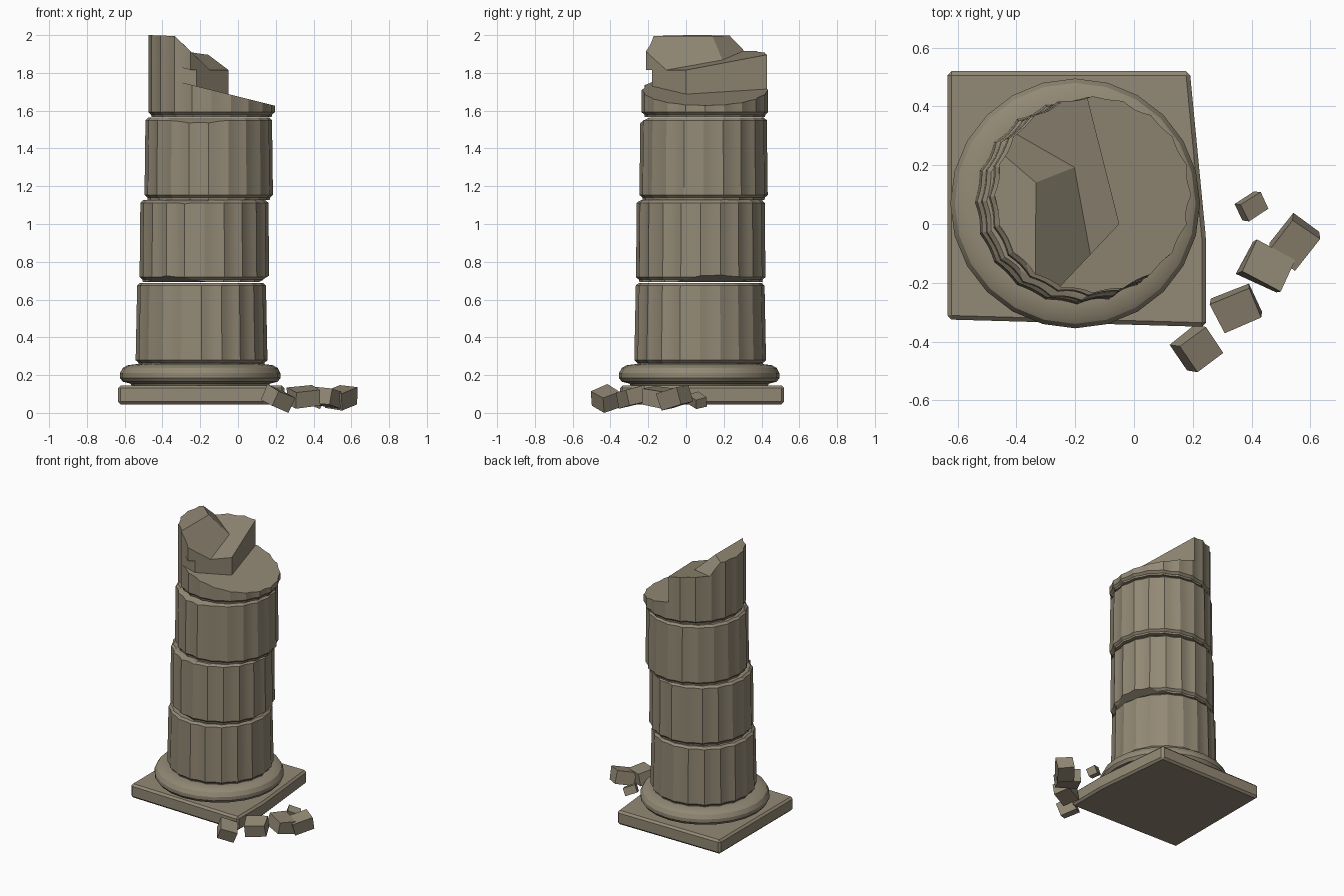
import bpy, bmesh, math, random
from mathutils import Vector, Matrix, Euler

random.seed(4)
if "Cube" in bpy.data.objects:
    bpy.data.objects.remove(bpy.data.objects["Cube"])

stone = bpy.data.materials.new("weathered stone")
stone.use_nodes = True
colour = (0.29, 0.25, 0.178, 1)
stone.diffuse_color = colour
stone.node_tree.nodes["Principled BSDF"].inputs["Base Color"].default_value = colour


def finish(bm, name, smooth=False):
    bmesh.ops.recalc_face_normals(bm, faces=bm.faces[:])
    mesh = bpy.data.meshes.new(name)
    bm.to_mesh(mesh)
    bm.free()
    ob = bpy.data.objects.new(name, mesh)
    bpy.context.collection.objects.link(ob)
    mesh.materials.append(stone)
    if smooth:
        bpy.ops.object.select_all(action='DESELECT')
        ob.select_set(True)
        bpy.context.view_layer.objects.active = ob
        bpy.ops.object.shade_smooth_by_angle(angle=math.radians(22))
    return ob


def loft(centre, rings, sides, scale=lambda i: 1):
    """Closed solid through rings of (radius, z, centre shift x)."""
    bm = bmesh.new()
    loops = []
    for r, z in rings:
        loops.append([bm.verts.new((
            centre[0] + r * scale(i) * math.cos(math.tau * i / sides),
            centre[1] + r * scale(i) * math.sin(math.tau * i / sides), z))
            for i in range(sides)])
    for low, high in zip(loops, loops[1:]):
        for i in range(sides):
            j = (i + 1) % sides
            bm.faces.new((low[i], low[j], high[j], high[i]))
    bm.faces.new(loops[0][::-1])
    bm.faces.new(loops[-1])
    return bm


def cut(bm, point, normal):
    """Remove what lies on the normal's side and cap the hole."""
    bmesh.ops.bisect_plane(bm, geom=bm.verts[:] + bm.edges[:] + bm.faces[:],
                           plane_co=point, plane_no=normal, clear_outer=True)
    bmesh.ops.holes_fill(bm, edges=[e for e in bm.edges if e.is_boundary], sides=0)


def plane(a, b, c):
    """Upward plane through three points, as (point, normal)."""
    a, b, c = Vector(a), Vector(b), Vector(c)
    n = (b - a).cross(c - a).normalized()
    return a, n if n.z > 0 else -n


FLUTES, STEPS = 20, 4


def fluted(centre, r0, r1, z0, z1):
    depth = [random.uniform(0.022, 0.04) for _ in range(FLUTES)]

    def flute(i):
        return 1 - depth[i // STEPS] * math.sin(math.pi * (i % STEPS) / STEPS)
    rings = [(r0 * .95, z0 - .012), (r0 * .955, z0), (r0, z0 + .014),
             (r1, z1 - .014), (r1 * .955, z1)]
    return loft(centre, rings, FLUTES * STEPS, flute)


# Plinth with a worn right-hand edge
bm = bmesh.new()
outline = [(-.635, -.325), (.245, -.35), (.245, -.05), (.19, .52), (-.635, .52)]
base = bm.faces.new([bm.verts.new((x, y, .045)) for x, y in outline])
up = bmesh.ops.extrude_face_region(bm, geom=[base])
bmesh.ops.translate(bm, vec=(0, 0, .1),
                    verts=[v for v in up["geom"] if isinstance(v, bmesh.types.BMVert)])
bmesh.ops.bevel(bm, geom=bm.edges[:], offset=.014, segments=1, affect='EDGES')
finish(bm, "plinth")

# Rounded base moulding
finish(loft((-.2, .07), [(.36, .14), (.37, .155), (.41, .165), (.425, .185), (.425, .21),
                         (.41, .238), (.385, .252), (.34, .258)], 24),
       "base_moulding", True)

# Stacked fluted drums; chips are (angle, depth, at top)
drums = [
    ("lower_drum", (-.193, .075), .349, .341, .265, .688, []),
    ("middle_drum", (-.178, .078), .343, .339, .705, 1.126,
     [(-110, .02, True), (-125, .02, False), (15, .025, False)]),
    ("upper_drum", (-.155, .093), .340, .335, 1.14, 1.563,
     [(-100, .03, True)]),
]
for name, centre, r0, r1, z0, z1, chips in drums:
    bm = fluted(centre, r0, r1, z0, z1)
    for angle, depth, top in chips:
        a = math.radians(angle)
        out = Vector((math.cos(a), math.sin(a), 0))
        side = 1 if top else -1
        edge = Vector((*centre, z1 - depth if top else z0 + depth)) + out * r1
        cut(bm, edge, out * .4 + Vector((0, 0, side)))
    finish(bm, name, True)

# Broken crown: three ledges split from one fluted drum
ledge = plane((-.3, 0, 1.75), (.195, -.1, 1.626), (.195, .2, 1.626))
shelf = plane((-.05, 0, 1.815), (-.15, .43, 1.895), (-.31, -.18, 1.83))


def crown(name, cuts):
    random.seed(9)
    bm = fluted((-.14, .1), .335, .335, 1.578, 2.1)
    for point, normal in cuts:
        cut(bm, point, normal)
    finish(bm, name, True)


def wall(a, b):
    """Upright cut from a to b, removing the right-hand side."""
    return Vector((*a, 0)), Vector((b[1] - a[1], a[0] - b[0], 0)).normalized()


def above(p):
    return p[0], -p[1]


crown("crown_ledge", [ledge])
front_split = [wall((-.22, -.18), (-.05, 0)), wall((-.05, 0), (-.16, .435)),
               wall((-.33, -.178), (-.22, -.18))]
crown("crown_shelf", [above(ledge), shelf] + front_split)
crown("crown_peak", [
    above(shelf), front_split[0], front_split[1],
    plane((-.47, 0, 2.0), (-.34, -.1, 1.995), (-.36, .15, 1.995)),
    plane((-.34, .17, 2.0), (-.325, -.17, 1.985), (-.21, .19, 1.875)),
    plane((-.375, .17, 2.0), (-.41, .29, 1.935), (-.21, .19, 1.875))])

# Fallen rubble: centre, size, rotation in degrees
rubble = [
    ((.4, .06, .065), (.085, .065, .055), (15, 20, 32)),
    ((.545, -.058, .08), (.115, .14, .095), (14, 8, -36)),
    ((.452, -.145, .085), (.155, .125, .09), (-8, 6, -27)),
    ((.35, -.287, .085), (.145, .115, .09), (12, -6, 23)),
    ((.213, -.425, .073), (.12, .115, .09), (18, 18, 38)),
]
for k, (pos, size, rot) in enumerate(rubble, 1):
    bm = bmesh.new()
    bmesh.ops.create_cube(bm, size=1)
    for v in bm.verts:
        v.co *= random.uniform(.93, 1.04)
    turn = Euler([math.radians(d) for d in rot]).to_matrix().to_4x4()
    bm.transform(Matrix.Translation(pos) @ turn @ Matrix.Diagonal((*size, 1)))
    low = min(v.co.z for v in bm.verts)
    if low < 0 or k == len(rubble):
        bmesh.ops.translate(bm, vec=(0, 0, -low), verts=bm.verts[:])
    finish(bm, f"rubble_{k}")
